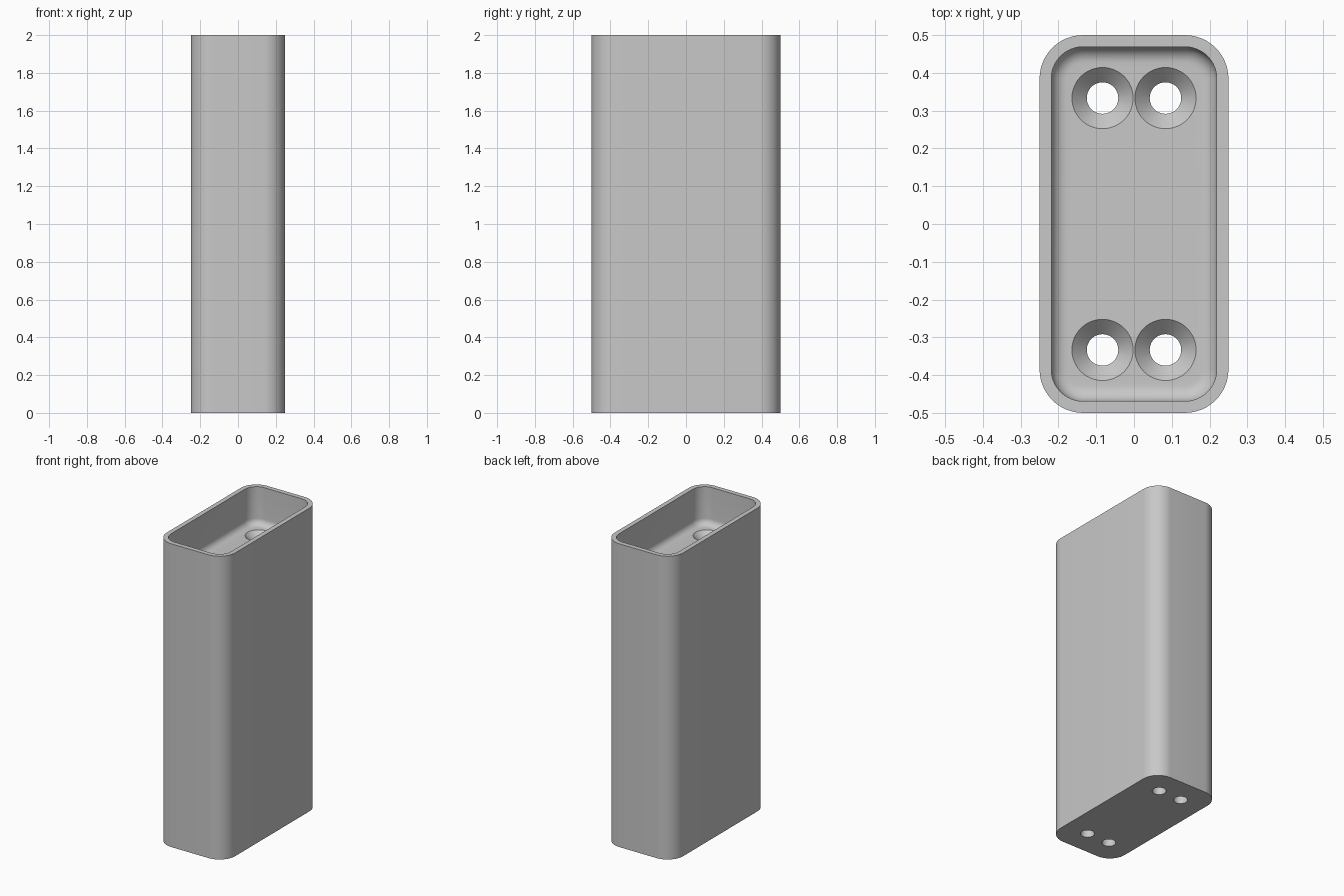
import bpy
import bmesh
from math import sin, cos, pi

if "Cube" in bpy.data.objects:
    bpy.data.objects.remove(bpy.data.objects["Cube"], do_unlink=True)

HALF_X, HALF_Y, HEIGHT = 0.25, 0.5, 2.0
WALL, OUTER_R, FILLET = 0.031, 0.115, 0.042
FLOOR = HEIGHT - 0.25
HOLE_R, SINK_R = 0.0417, 0.081

grey = bpy.data.materials.new("plain grey")
grey.use_nodes = True
colour = (0.58, 0.58, 0.58, 1)
grey.diffuse_color = colour
grey.node_tree.nodes["Principled BSDF"].inputs["Base Color"].default_value = colour


def rounded_ring(inset, z, steps=12):
    """Rounded rectangle, inset from the outer outline."""
    r = OUTER_R - inset
    cx, cy = HALF_X - OUTER_R, HALF_Y - OUTER_R
    ring = []
    for q, (sx, sy) in enumerate([(1, 1), (-1, 1), (-1, -1), (1, -1)]):
        for i in range(steps + 1):
            a = (q + i / steps) * pi / 2
            ring.append((sx * cx + r * cos(a), sy * cy + r * sin(a), z))
    return ring


def circle_ring(x, y, r, z, steps=48):
    return [(x + r * cos(2 * pi * i / steps), y + r * sin(2 * pi * i / steps), z)
            for i in range(steps)]


def loft(name, rings):
    """Closed solid through a stack of rings, bottom to top."""
    bm = bmesh.new()
    loops = [[bm.verts.new(p) for p in ring] for ring in rings]
    n = len(loops[0])
    for low, high in zip(loops, loops[1:]):
        for i in range(n):
            j = (i + 1) % n
            bm.faces.new((low[i], low[j], high[j], high[i]))
    bm.faces.new(loops[0][::-1])
    bm.faces.new(loops[-1])
    mesh = bpy.data.meshes.new(name)
    bm.to_mesh(mesh)
    bm.free()
    mesh.materials.append(grey)
    obj = bpy.data.objects.new(name, mesh)
    bpy.context.collection.objects.link(obj)
    return obj


# Outer block with rounded upright edges
body = loft("riser_body", [rounded_ring(0, 0), rounded_ring(0, HEIGHT)])

# Open recess in the top, filleted where wall meets floor
recess = []
for i in range(9):
    a = i / 8 * pi / 2
    recess.append(rounded_ring(WALL + FILLET * (1 - sin(a)),
                               FLOOR + FILLET * (1 - cos(a))))
recess.append(rounded_ring(WALL, HEIGHT + 0.1))
cutters = [loft("recess_cutter", recess)]

# Four countersunk screw holes running down through the base
SINK = SINK_R - HOLE_R
for x in (-1 / 12, 1 / 12):
    for y in (-1 / 3, 1 / 3):
        cutters.append(loft("screw_hole_cutter", [
            circle_ring(x, y, HOLE_R, -0.1),
            circle_ring(x, y, HOLE_R, FLOOR - SINK),
            circle_ring(x, y, SINK_R + 0.005, FLOOR + 0.005)]))

bpy.ops.object.select_all(action="DESELECT")
bpy.context.view_layer.objects.active = body
body.select_set(True)
for cutter in cutters:
    cutter.hide_render = True
    mod = body.modifiers.new("cut", "BOOLEAN")
    mod.operation = "DIFFERENCE"
    mod.solver = "EXACT"
    mod.object = cutter
    bpy.ops.object.modifier_apply(modifier=mod.name)
    bpy.data.objects.remove(cutter, do_unlink=True)

bpy.ops.object.shade_smooth_by_angle(angle=pi / 6)
